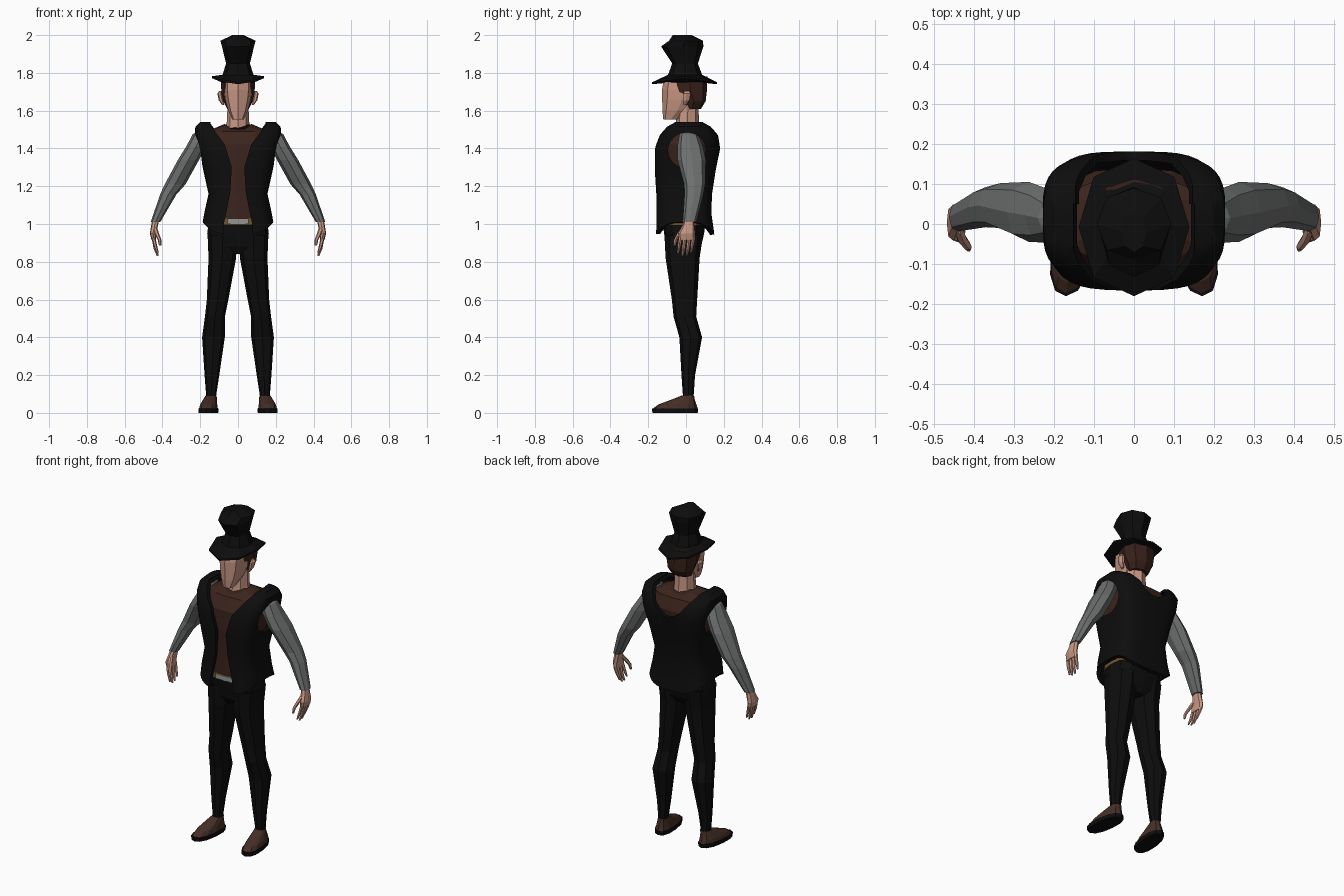
import bpy, math

def material(name, rgb):
    m = bpy.data.materials.new(name)
    m.diffuse_color = (*rgb, 1)
    return m

BLACK = material("black cloth", (0.004, 0.004, 0.004))
BROWN = material("brown cloth", (0.045, 0.018, 0.012))
HAIR = material("brown hair", (0.04, 0.015, 0.01))
LEATHER = material("shoe leather", (0.06, 0.028, 0.02))
SKIN = material("skin", (0.58, 0.31, 0.23))
GREY = material("grey sleeve", (0.15, 0.16, 0.155))
TAN = material("tan belt", (0.17, 0.09, 0.03))
METAL = material("buckle metal", (0.3, 0.3, 0.28))


def make(name, verts, faces, mat=None, mirror=False):
    me = bpy.data.meshes.new(name)
    me.from_pydata(verts, [], faces)
    ob = bpy.data.objects.new(name, me)
    bpy.context.collection.objects.link(ob)
    if mat:
        me.materials.append(mat)
    if mirror:
        ob.modifiers.new("mirror", 'MIRROR')
    return ob


def loft(name, rings, n, mat, e=2.0, mirror=False, bottom=True, shear=0.0):
    """Skin horizontal superellipse rings (cx, cy, z, rx, ry[, side lift]), bottom to top."""
    verts, faces = [], []
    power = lambda t: math.copysign(abs(t) ** (2 / e), t)
    for cx, cy, z, rx, ry, *lift in rings:
        for i in range(n):
            a = 2 * math.pi * i / n
            c, s = math.cos(a), math.sin(a)
            y = cy + ry * power(s)
            verts.append((cx + rx * power(c) - shear * y, y,
                          z + (lift[0] * c * c if lift else 0)))
    for k in range(len(rings) - 1):
        for i in range(n):
            a, b = k * n + i, k * n + (i + 1) % n
            faces.append((a, b, b + n, a + n))
    if bottom:
        faces.append(tuple(reversed(range(n))))
    faces.append(tuple(range(len(verts) - n, len(verts))))
    return make(name, verts, faces, mat, mirror)


def prism(name, outline, axis, lo, hi):
    """Extrude a 2D outline along x or y (second coordinate is z)."""
    n = len(outline)
    put = (lambda t, p: (t, p[0], p[1])) if axis == 'x' else (lambda t, p: (p[0], t, p[1]))
    verts = [put(t, p) for t in (lo, hi) for p in outline]
    faces = [(i, (i + 1) % n, (i + 1) % n + n, i + n) for i in range(n)]
    faces += [tuple(reversed(range(n))), tuple(range(n, 2 * n))]
    ob = make(name, verts, faces)
    import bmesh
    bm = bmesh.new()
    bm.from_mesh(ob.data)
    bmesh.ops.recalc_face_normals(bm, faces=bm.faces)
    bm.to_mesh(ob.data)
    bm.free()
    ob.hide_render = True
    return ob


# Hat: wide crown pinched at the waist, brim turned up at the sides
loft("hat", [(0, 0, 1.75, .085, .1), (0, -.008, 1.74, .138, .172, .032),
             (0, -.008, 1.75, .138, .172, .032), (0, -.005, 1.79, .082, .09),
             (0, -.005, 1.85, .063, .068), (0, -.02, 1.94, .085, .112),
             (0, 0, 1.97, .093, .09), (0, -.02, 2.0, .03, .05)], 8, BLACK, 2.2)

# Head, hair, ears and neck
loft("head", [(0, -.08, 1.553, .03, .04), (0, -.045, 1.6, .052, .08),
              (0, -.02, 1.66, .068, .106), (0, -.01, 1.71, .074, .117),
              (0, -.005, 1.78, .074, .11)], 8, SKIN, 2.4)
loft("hair", [(0, .035, 1.61, .058, .045), (0, .042, 1.65, .078, .062),
              (0, .025, 1.7, .088, .085), (0, .018, 1.78, .092, .095)], 8, HAIR, 2.5)
loft("ear", [(.078, -.005, 1.63, .006, .01), (.09, 0, 1.655, .012, .02),
             (.097, .005, 1.69, .012, .024), (.094, .005, 1.705, .006, .012)],
     6, SKIN, mirror=True)
loft("neck", [(0, .008, 1.45, .07, .07), (0, .008, 1.53, .06, .062),
              (0, .01, 1.63, .055, .055)], 8, SKIN)

# Shirt body
loft("shirt", [(0, -.01, 1.0, .145, .115), (0, -.01, 1.16, .125, .118),
               (0, -.005, 1.3, .155, .13), (0, .003, 1.42, .18, .137),
               (0, .01, 1.49, .165, .105), (0, .01, 1.5, .07, .075, .03)], 16, BROWN, 3)

# Open vest: thick shell with front opening, back neckline and armholes cut out
vest = loft("vest", [(0, -.005, .945, .187, .155, .065), (0, -.012, 1.06, .178, .146),
                     (0, -.01, 1.16, .156, .148), (0, -.004, 1.29, .185, .162),
                     (0, .008, 1.4, .212, .173), (0, .015, 1.47, .228, .157),
                     (0, .015, 1.515, .226, .122), (0, .015, 1.54, .2, .08)],
            40, BLACK, 3.6, bottom=False)
solid = vest.modifiers.new("thickness", 'SOLIDIFY')
solid.thickness, solid.offset = 0.022, -1
front = [(.085, .8), (.075, 1.0), (.042, 1.16), (.033, 1.3), (.07, 1.42), (.15, 1.53), (.16, 1.6)]
back = [(.02, 1.4), (.07, 1.43), (.115, 1.49), (.145, 1.53), (.155, 1.6)]
both = lambda half: half + [(-x, z) for x, z in reversed(half)]
hole = [(.005 + .1 * math.cos(t * math.pi / 12), 1.39 + .095 * math.sin(t * math.pi / 12))
        for t in range(24)]
cutters = [prism("front_cutter", both(front), 'y', -.4, .05),
           prism("back_cutter", both(back), 'y', .04, .4),
           prism("right_armhole_cutter", hole, 'x', .1, .4),
           prism("left_armhole_cutter", hole, 'x', -.4, -.1)]
for c in cutters:
    b = vest.modifiers.new("cut", 'BOOLEAN')
    b.operation, b.solver, b.object = 'DIFFERENCE', 'EXACT', c
bpy.context.view_layer.objects.active = vest
vest.select_set(True)
for m in list(vest.modifiers):
    bpy.ops.object.modifier_apply(modifier=m.name)
bpy.ops.object.shade_smooth_by_angle(angle=math.radians(40))
for c in cutters:
    bpy.data.objects.remove(c)

# Sleeves
loft("sleeve", [(.437, .018, 1.01, .025, .036), (.37, .042, 1.155, .043, .05),
                (.333, .046, 1.21, .055, .056), (.262, .03, 1.34, .056, .075),
                (.222, .022, 1.41, .052, .068), (.19, .015, 1.475, .05, .05),
                (.175, .015, 1.5, .02, .03)], 8, GREY, 2.2, mirror=True)

# Hands: palm, four fingers and thumb
loft("palm", [(.446, .004, .915, .012, .044), (.45, .003, .95, .017, .045),
              (.442, .012, .99, .018, .032), (.434, .018, 1.03, .018, .024)],
     8, SKIN, 2.6, mirror=True)
for i, tip in enumerate((.845, .83, .832, .85)):
    y = -.03 + .023 * i
    loft("finger", [(.425, y - .012, tip, .005, .006), (.438, y - .006, tip + .04, .009, .01),
                    (.447, y, .925, .01, .011)], 6, SKIN, mirror=True)
loft("thumb", [(.412, -.062, .885, .006, .007), (.415, -.055, .915, .01, .011),
               (.43, -.035, .95, .012, .014), (.44, -.01, .98, .012, .016)],
     6, SKIN, mirror=True)

# Belt and buckle
loft("belt", [(0, -.01, .995, .157, .122), (0, -.01, 1.03, .155, .122)], 16, TAN, 3)
prism_buckle = prism("buckle", [(-.055, 1.0), (.055, 1.0), (.055, 1.028), (-.055, 1.028)],
                     'y', -.137, -.12)
prism_buckle.hide_render = False
prism_buckle.data.materials.append(METAL)

# Trousers: seat and legs
loft("trouser_seat", [(0, -.012, .84, .06, .07), (0, -.012, .88, .15, .092),
                      (0, -.01, .95, .163, .106), (0, -.01, 1.02, .153, .115)], 12, BLACK, 2.6)
loft("trouser_leg", [(.143, .012, .07, .024, .027), (.138, .012, .2, .039, .036),
                     (.13, .025, .4, .06, .06), (.122, -.006, .51, .053, .06),
                     (.108, -.008, .6, .057, .067), (.083, -.018, .82, .073, .09),
                     (.083, -.012, .94, .078, .102)], 8, BLACK, 2.4, mirror=True)

# Shoes, toes turned slightly out
loft("shoe_sole", [(.15, -.058, 0, .05, .12), (.15, -.058, .024, .051, .122)],
     12, BLACK, 2.4, mirror=True, shear=.11)
loft("shoe_upper", [(.15, -.056, .024, .048, .118), (.15, -.045, .045, .044, .1),
                    (.146, -.01, .075, .035, .055), (.143, .01, .092, .029, .033)],
     12, LEATHER, 2.3, mirror=True, shear=.11)
